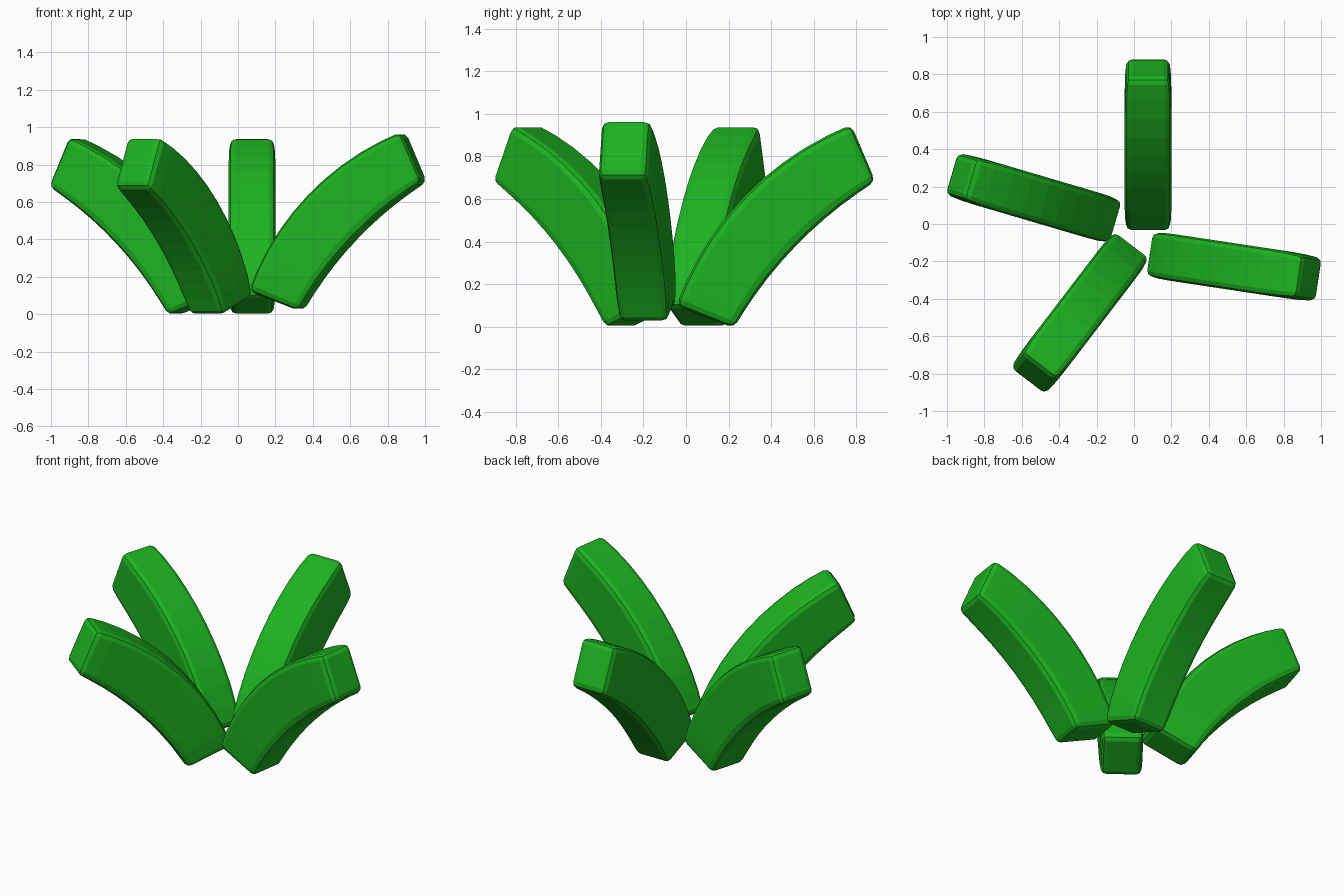
import bpy, bmesh
from math import radians, sin, cos, pi
from mathutils import Vector, Matrix

if "Cube" in bpy.data.objects:
    bpy.data.objects.remove(bpy.data.objects["Cube"])

WIDTH, THICK, RADIUS = 0.25, 0.287, 1.375
START, SWEEP = radians(68.5), radians(45)
ARC = RADIUS * SWEEP
LENGTH = ARC + 0.02
SEGMENTS = 10

green = bpy.data.materials.new("leaf_green")
green.diffuse_color = (0.012, 0.45, 0.015, 1)
green.use_nodes = True
green.node_tree.nodes["Principled BSDF"].inputs["Base Color"].default_value = green.diffuse_color


def make_leaf(name, x, y, z, angle):
    # rounded bar lying along x
    bm = bmesh.new()
    bmesh.ops.create_cube(bm, size=1)
    bmesh.ops.scale(bm, vec=(LENGTH, WIDTH, THICK), verts=bm.verts)
    bmesh.ops.bevel(bm, geom=bm.edges[:], offset=0.032, segments=2,
                    profile=0.5, affect='EDGES')
    # cut lengthwise so it can bend
    for i in range(1, SEGMENTS):
        px = LENGTH * (i / SEGMENTS - 0.5)
        bmesh.ops.bisect_plane(bm, geom=bm.verts[:] + bm.edges[:] + bm.faces[:],
                               plane_co=(px, 0, 0), plane_no=(1, 0, 0))
    # swell the middle, narrow the ends and bend outward along an arc
    cx = 0.13 + RADIUS * sin(START)
    cz = 0.055 - RADIUS * cos(START)
    for v in bm.verts:
        u = v.co.x / LENGTH + 0.5
        a = START - SWEEP * (v.co.x / ARC + 0.5)
        swell = 0.28 if v.co.z < 0 else 0.06
        r = RADIUS + v.co.z * (1 + swell * max(sin(pi * u), 0) ** 0.8)
        width = 1 - 0.1 * abs(2 * u - 1) ** 8
        v.co = Vector((cx - r * sin(a), v.co.y * width, cz + r * cos(a)))
    bm.transform(Matrix.Translation((x, y, z)) @ Matrix.Rotation(radians(angle), 4, 'Z'))
    bmesh.ops.recalc_face_normals(bm, faces=bm.faces)
    mesh = bpy.data.meshes.new(name)
    bm.to_mesh(mesh)
    bm.free()
    mesh.materials.append(green)
    ob = bpy.data.objects.new(name, mesh)
    bpy.context.collection.objects.link(ob)


# four leaves fanning out from the centre
make_leaf("back_leaf", 0.075, -0.037, 0.0, 90)
make_leaf("left_leaf", -0.095, 0.01, 0.0, 163.6)
make_leaf("front_leaf", -0.01, -0.11, 0.0, 232.6)
make_leaf("right_leaf", 0.08, -0.16, 0.025, -8.6)
